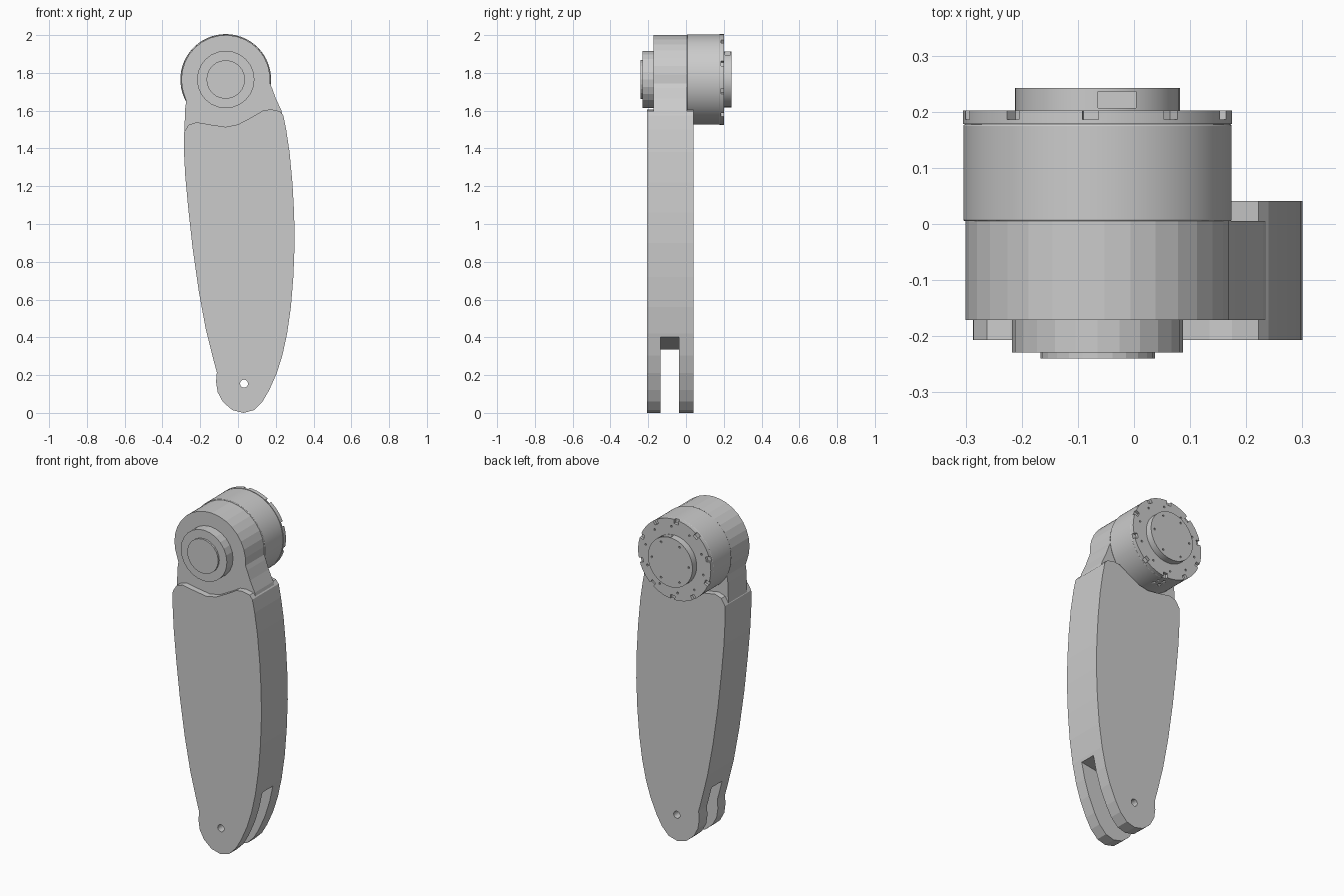
import bpy, bmesh
from math import sin, cos, pi, radians

if "Cube" in bpy.data.objects:
    bpy.data.objects.remove(bpy.data.objects["Cube"])

CX, CZ = -0.065, 1.765          # joint axis, running along y


def add_prism(bm, pts, y0, y1):
    """Extrude an (x, z) outline from y0 to y1."""
    a = [bm.verts.new((x, y0, z)) for x, z in pts]
    b = [bm.verts.new((x, y1, z)) for x, z in pts]
    n = len(pts)
    faces = [bm.faces.new(a), bm.faces.new(b[::-1])]
    faces += [bm.faces.new((a[i], b[i], b[(i + 1) % n], a[(i + 1) % n])) for i in range(n)]
    bmesh.ops.recalc_face_normals(bm, faces=faces)


def make(name, prisms):
    bm = bmesh.new()
    for p in prisms:
        add_prism(bm, *p)
    me = bpy.data.meshes.new(name)
    bm.to_mesh(me)
    bm.free()
    ob = bpy.data.objects.new(name, me)
    bpy.context.collection.objects.link(ob)
    return ob


def circle(r, n, cx=CX, cz=CZ):
    return [(cx + r * cos(2 * pi * i / n), cz + r * sin(2 * pi * i / n)) for i in range(n)]


def polar(r, deg):
    """Point around the joint, angle measured clockwise from straight up."""
    return CX + r * sin(radians(deg)), CZ + r * cos(radians(deg))


def radial_box(deg, r0, r1, half):
    (x0, z0), (x1, z1) = polar(r0, deg), polar(r1, deg)
    tx, tz = cos(radians(deg)) * half, -sin(radians(deg)) * half
    return [(x0 - tx, z0 - tz), (x0 + tx, z0 + tz), (x1 + tx, z1 + tz), (x1 - tx, z1 - tz)]


def boolean(ob, other, op):
    m = ob.modifiers.new("bool", "BOOLEAN")
    m.object, m.operation, m.solver = other, op, "EXACT"
    bpy.context.view_layer.objects.active = ob
    bpy.ops.object.modifier_apply(modifier=m.name)
    bpy.data.objects.remove(other)


def smooth(ob):
    bpy.ops.object.select_all(action="DESELECT")
    ob.select_set(True)
    bpy.context.view_layer.objects.active = ob
    bpy.ops.object.shade_smooth_by_angle(angle=radians(30))


# long leg shell with a wavy shoulder
right = [(0.03, 0), (0.085, 0.015), (0.13, 0.06), (0.165, 0.12), (0.205, 0.21), (0.235, 0.305),
         (0.26, 0.42), (0.28, 0.56), (0.293, 0.72), (0.3, 0.9), (0.297, 1.06), (0.288, 1.22),
         (0.273, 1.38), (0.255, 1.5), (0.24, 1.575)]
wave = [(0.222, 1.597), (0.175, 1.607), (0.135, 1.602), (0.07, 1.564), (0.0, 1.527), (-0.065, 1.514),
        (-0.14, 1.525), (-0.22, 1.539), (-0.262, 1.525), (-0.286, 1.485)]
left = [(-0.287, 1.4), (-0.279, 1.25), (-0.263, 1.08), (-0.24, 0.87), (-0.207, 0.64), (-0.17, 0.44),
        (-0.127, 0.27), (-0.112, 0.215), (-0.116, 0.165), (-0.108, 0.11), (-0.08, 0.058), (-0.03, 0.015)]
leg = make("leg_shell", [(right + wave + left, -0.207, 0.041)])

# neck and hub rising out of the shell
arc = [polar(0.235, 95 - 11.5 * i) for i in range(19)]
neck = arc + [(-0.274, 1.65), (-0.28, 1.61), (-0.284, 1.48), (-0.26, 1.4), (0.22, 1.4),
              (0.243, 1.55), (0.23, 1.6), (0.2, 1.665), (0.18, 1.72)]
boolean(leg, make("neck", [(neck, -0.171, 0.005)]), "UNION")

# fork slot with sloping roof, and pin hole
slot = [(-0.5, -0.1), (0.5, -0.1), (0.5, 0.44), (0.25, 0.4), (-0.14, 0.335), (-0.5, 0.28)]
boolean(leg, make("slot_cutter", [(slot, -0.135, -0.037)]), "DIFFERENCE")
boolean(leg, make("pin_cutter", [(circle(0.021, 20, 0.032, 0.155), -0.4, 0.3)]), "DIFFERENCE")

# stepped cap on the front of the hub
make("front_boss", [(circle(0.152, 24), -0.229, -0.165)])
make("front_cap", [(circle(0.102, 24), -0.24, -0.225)])

# motor can behind the hub, with rounded rims
motor = make("motor_can", [(circle(0.239, 96), 0.005, 0.178)])
bev = motor.modifiers.new("rim", "BEVEL")
bev.width, bev.segments, bev.limit_method = 0.003, 2, "ANGLE"
ports = [([(CX + x - 0.009, 1.5), (CX + x + 0.009, 1.5), (CX + x + 0.009, 1.54), (CX + x - 0.009, 1.54)], y, y + 0.02)
         for x in (-0.02, 0.02) for y in (0.1, 0.14)]
boolean(motor, make("port_cutter", ports), "DIFFERENCE")
smooth(motor)

# motor end flange: ten rim pockets and screw holes
flange = make("motor_flange", [(circle(0.24, 96), 0.178, 0.202)])
angles = [-3 + 36 * i for i in range(10)]
boolean(flange, make("pocket_cutter", [(radial_box(a, 0.215, 0.26, 0.014), 0.186, 0.22) for a in angles]), "DIFFERENCE")
holes = [(circle(0.006, 10, *polar(0.195, a + 9)), 0.19, 0.22) for a in angles]
boolean(flange, make("screw_cutter", holes), "DIFFERENCE")
smooth(flange)

# rear cover with screw holes and a connector window on top
cover = make("rear_cover", [(circle(0.147, 72), 0.198, 0.242)])
holes = [(circle(0.006, 10, *polar(0.122, 30 + 60 * i)), 0.232, 0.25) for i in range(6)]
boolean(cover, make("cover_screw_cutter", holes), "DIFFERENCE")
window = [(-0.064, 1.885), (0.004, 1.885), (0.004, 1.95), (-0.064, 1.95)]
boolean(cover, make("window_cutter", [(window, 0.207, 0.236)]), "DIFFERENCE")
smooth(cover)
